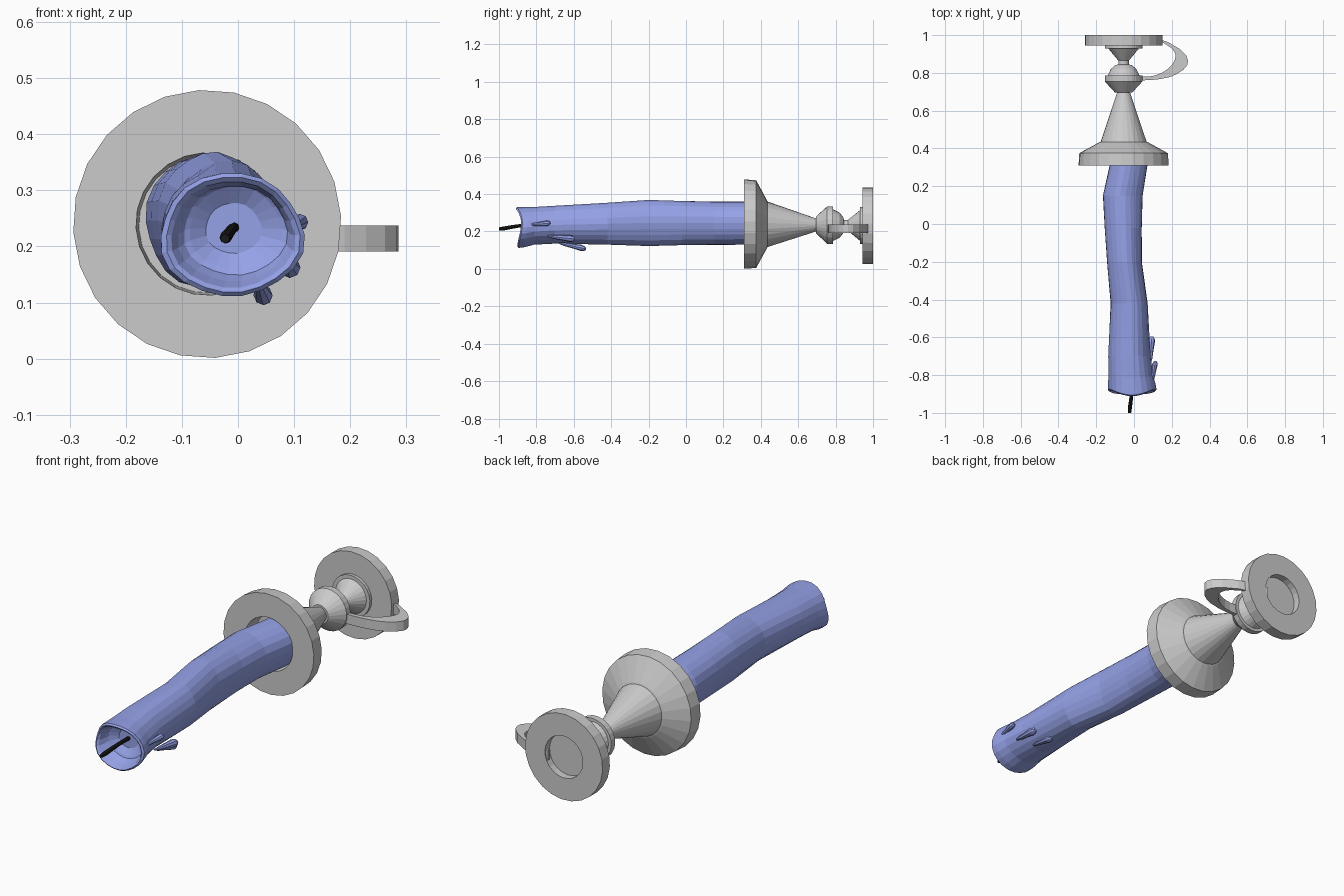
import bpy, bmesh, math
from math import sin, cos, pi
from mathutils import Vector

if "Cube" in bpy.data.objects:
    bpy.data.objects.remove(bpy.data.objects["Cube"])


def make_object(name, bm, colour=None):
    bmesh.ops.recalc_face_normals(bm, faces=bm.faces)
    mesh = bpy.data.meshes.new(name)
    bm.to_mesh(mesh)
    bm.free()
    ob = bpy.data.objects.new(name, mesh)
    bpy.context.collection.objects.link(ob)
    if colour:
        mat = bpy.data.materials.get(colour[0]) or bpy.data.materials.new(colour[0])
        mat.diffuse_color = colour[1]
        mat.use_nodes = True
        mat.node_tree.nodes["Principled BSDF"].inputs["Base Color"].default_value = mat.diffuse_color
        mesh.materials.append(mat)
    return ob


def loft(rings):
    """Skin a list of equal-length point rings and close both ends with fans."""
    bm = bmesh.new()
    loops = [[bm.verts.new(p) for p in ring] for ring in rings]
    n = len(loops[0])
    for a, b in zip(loops, loops[1:]):
        for i in range(n):
            j = (i + 1) % n
            bm.faces.new((a[i], a[j], b[j], b[i]))
    for loop in (loops[0], loops[-1]):
        mid = bm.verts.new(sum((v.co for v in loop), Vector()) / n)
        for i in range(n):
            bm.faces.new((loop[i], loop[(i + 1) % n], mid))
    return bm


WAX = ("wax", (0.30, 0.36, 0.80, 1))
BLACK = ("wick_black", (0.01, 0.01, 0.01, 1))

# Turned holder: recessed foot, knop, cone and drip pan with candle socket (y, radius)
profile = [(.965, .1), (1, .1), (1, .205), (.945, .205), (.945, .1), (.93, .1),
           (.93, .082), (.865, .028), (.845, .028), (.84, .045), (.82, .068),
           (.785, .085), (.785, .1), (.755, .1), (.695, .045), (.695, .035),
           (.435, .122), (.432, .13), (.375, .235), (.31, .239), (.31, .127), (.39, .122)]
SIDES = 24
rings = []
for y, r in profile:
    cz = .24 - (y - .31) * .013
    rings.append([Vector((-.055 + r * sin(2 * pi * i / SIDES - .06), y,
                          cz + r * cos(2 * pi * i / SIDES - .06))) for i in range(SIDES)])
make_object("candle_holder", loft(rings))

# Crescent strap handle
outer = [(.03, .760), (.085, .762), (.138, .767), (.19, .778), (.228, .794), (.262, .817),
         (.283, .843), (.286, .866), (.276, .893), (.243, .926), (.18, .963), (.116, .984), (.03, .998)]
inner = [(.03, .780), (.075, .780), (.11, .786), (.145, .799), (.175, .818), (.200, .842),
         (.216, .868), (.221, .890), (.216, .908), (.199, .931), (.158, .958), (.105, .976), (.03, .984)]
rings = []
for o, i in zip(outer, inner):
    lo, hi = .191, .237
    rings.append([Vector((o[0], o[1], lo)), Vector((o[0], o[1], hi)),
                  Vector((i[0], i[1], hi)), Vector((i[0], i[1], lo))])
make_object("handle", loft(rings))

# Uneven wax candle: y, centre x, centre z, half width, half height, rim wave
sections = [(.38, -.03, .245, .10, .115, 0), (.31, -.03, .245, .10, .115, 0),
            (.15, -.06, .245, .105, .116, 0), (-.02, -.057, .246, .098, .119, 0),
            (-.2, -.05, .246, .092, .123, 0), (-.42, -.025, .241, .098, .111, 0),
            (-.7, -.025, .235, .112, .101, 0), (-.81, -.018, .229, .119, .101, .3),
            (-.86, -.013, .222, .126, .108, .8), (-.888, -.011, .22, .128, .110, 1),
            (-.895, -.01, .22, .119, .103, 1), (-.888, -.01, .22, .110, .095, 1),
            (-.86, -.008, .222, .100, .085, .5), (-.84, -.005, .228, .092, .080, 0),
            (-.835, -.005, .232, .082, .074, 0), (-.815, -.008, .232, .05, .045, 0)]
N = 22
rings = []
for k, (y, cx, cz, rx, rz, wave) in enumerate(sections):
    ring = []
    for i in range(N):
        a = 2 * pi * i / N
        f = 1 + .022 * sin(3 * a + 4 * y) + .015 * sin(5 * a - 3 * y)
        dy = wave * (.012 * cos(2 * a) + .005 * sin(3 * a))
        ring.append(Vector((cx + rx * f * cos(a), y + dy, cz + rz * f * sin(a))))
    rings.append(ring)
make_object("candle", loft(rings), WAX)

# Teardrop wax runs: start point, end point, bulb radius
drips = [((.097, -.84, .235), (.113, -.725, .245), .015),
         ((.085, -.74, .175), (.094, -.595, .160), .019),
         ((.035, -.68, .138), (.047, -.535, .107), .017)]
shape = [(0, .25), (.2, .55), (.45, .7), (.65, .85), (.82, 1), (.93, .8), (1, .35)]
for d, (start, end, rad) in enumerate(drips):
    s, e = Vector(start), Vector(end)
    rings = [[s.lerp(e, t) + Vector((cos(2 * pi * i / 8), 0, sin(2 * pi * i / 8))) * rad * r
              for i in range(8)] for t, r in shape]
    make_object(f"wax_drip_{d + 1}", loft(rings), WAX)

# Bent wick
path = [((-.006, -.80, .234), .009), ((-.010, -.88, .232), .009), ((-.016, -.93, .224), .010),
        ((-.022, -.975, .216), .011), ((-.023, -1.0, .214), .008)]
rings = [[Vector(p) + Vector((cos(pi * i / 4), 0, sin(pi * i / 4))) * r for i in range(8)]
         for p, r in path]
make_object("wick", loft(rings), BLACK)
